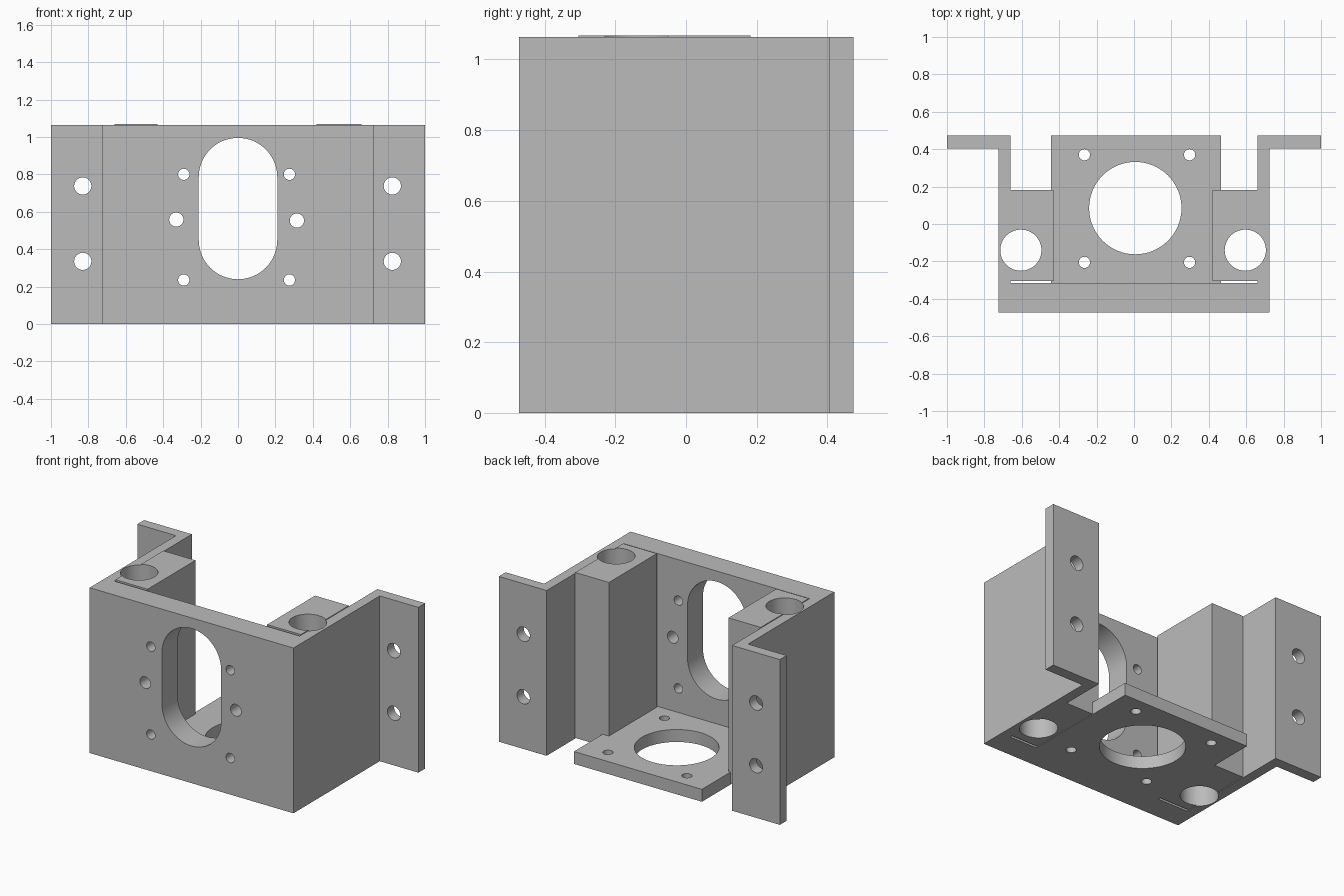
import bpy, bmesh
from math import sin, cos, pi, radians

if "Cube" in bpy.data.objects:
    bpy.data.objects.remove(bpy.data.objects["Cube"])

grey = bpy.data.materials.new("plain_grey")
grey.use_nodes = True
COLOUR = (0.5, 0.5, 0.5, 1)
grey.diffuse_color = COLOUR
grey.node_tree.nodes["Principled BSDF"].inputs["Base Color"].default_value = COLOUR


def prism(bm, outline, lo, hi, axis="z"):
    """Extrude a 2D outline along z (outline in x, y) or y (outline in x, z)."""
    def place(p, d):
        return (p[0], p[1], d) if axis == "z" else (p[0], d, p[1])
    base = bm.faces.new([bm.verts.new(place(p, lo)) for p in outline])
    ext = bmesh.ops.extrude_face_region(bm, geom=[base])["geom"]
    top = [v for v in ext if isinstance(v, bmesh.types.BMVert)]
    step = (0, 0, hi - lo) if axis == "z" else (0, hi - lo, 0)
    bmesh.ops.translate(bm, verts=top, vec=step)


def round_hole(x, y, r, n=32, stretch=0):
    """Circle outline, pulled apart vertically by stretch into a slot."""
    pts = []
    for i in range(n + 1):
        a = pi * i / n
        pts.append((x + r * cos(a), y + stretch + r * sin(a)))
    lower = [(2 * x - px, 2 * y - py) for px, py in pts]
    return pts + lower if stretch else pts[:-1] + lower[:-1]


def rect(x0, x1, y0, y1):
    return [(x0, y0), (x1, y0), (x1, y1), (x0, y1)]


def make(name, prisms):
    bm = bmesh.new()
    for p in prisms:
        prism(bm, *p)
    bmesh.ops.recalc_face_normals(bm, faces=bm.faces)
    mesh = bpy.data.meshes.new(name)
    bm.to_mesh(mesh)
    bm.free()
    mesh.materials.append(grey)
    obj = bpy.data.objects.new(name, mesh)
    bpy.context.collection.objects.link(obj)
    return obj


def part(name, solid, holes):
    """Solid with holes cut through it."""
    obj = make(name, [solid])
    cutter = make(name + "_cutter", holes)
    cutter.hide_render = True
    mod = obj.modifiers.new("holes", "BOOLEAN")
    mod.operation, mod.solver, mod.object = "DIFFERENCE", "EXACT", cutter
    bpy.ops.object.select_all(action="DESELECT")
    bpy.context.view_layer.objects.active = obj
    obj.select_set(True)
    bpy.ops.object.modifier_apply(modifier=mod.name)
    bpy.data.objects.remove(cutter)
    bpy.ops.object.shade_smooth_by_angle(angle=radians(30))
    return obj


HEIGHT, FRONT, BACK = 1.063, -0.472, 0.474
post_holes = [(round_hole(x, -0.14, 0.11), -0.2, 1.3) for x in (-0.605, 0.595)]

# Front wall, side walls and mounting flanges in one folded plan
half = [(0.725, FRONT), (0.725, 0.405), (1, 0.405), (1, BACK), (0.66, BACK), (0.66, -0.315)]
plan = half + [(-x, y) for x, y in reversed(half)]
holes = [(round_hole(0, 0.617, 0.21, stretch=0.168), -0.6, -0.25, "y")]
for x in (-0.29, 0.275):
    for z in (0.235, 0.8):
        holes.append((round_hole(x, z, 0.03, 16), -0.6, -0.25, "y"))
for x, z in ((-0.33, 0.558), (0.315, 0.553)):
    holes.append((round_hole(x, z, 0.038, 16), -0.6, -0.25, "y"))
for x in (-0.83, 0.825):
    for z in (0.335, 0.738):
        holes.append((round_hole(x, z, 0.046, 16), 0.3, 0.6, "y"))
part("bracket_walls", (plan, 0, HEIGHT), holes + post_holes)

# Bearing posts in the front corners, just clear of the front wall
for name, x0, x1, hole in (("right_post", -0.66, -0.43, post_holes[0]),
                           ("left_post", 0.42, 0.66, post_holes[1])):
    part(name, (rect(x0, x1, -0.304, 0.183), 0.004, 1.068), [hole])

# Floor plate with a large bore and four screw holes
holes = [(round_hole(0.007, 0.085, 0.247), -0.2, 0.3)]
for x in (-0.265, 0.297):
    for y in (-0.205, 0.37):
        holes.append((round_hole(x, y, 0.03, 16), -0.2, 0.3))
part("floor_plate", (rect(-0.445, 0.465, -0.315, BACK), 0, 0.08), holes)
